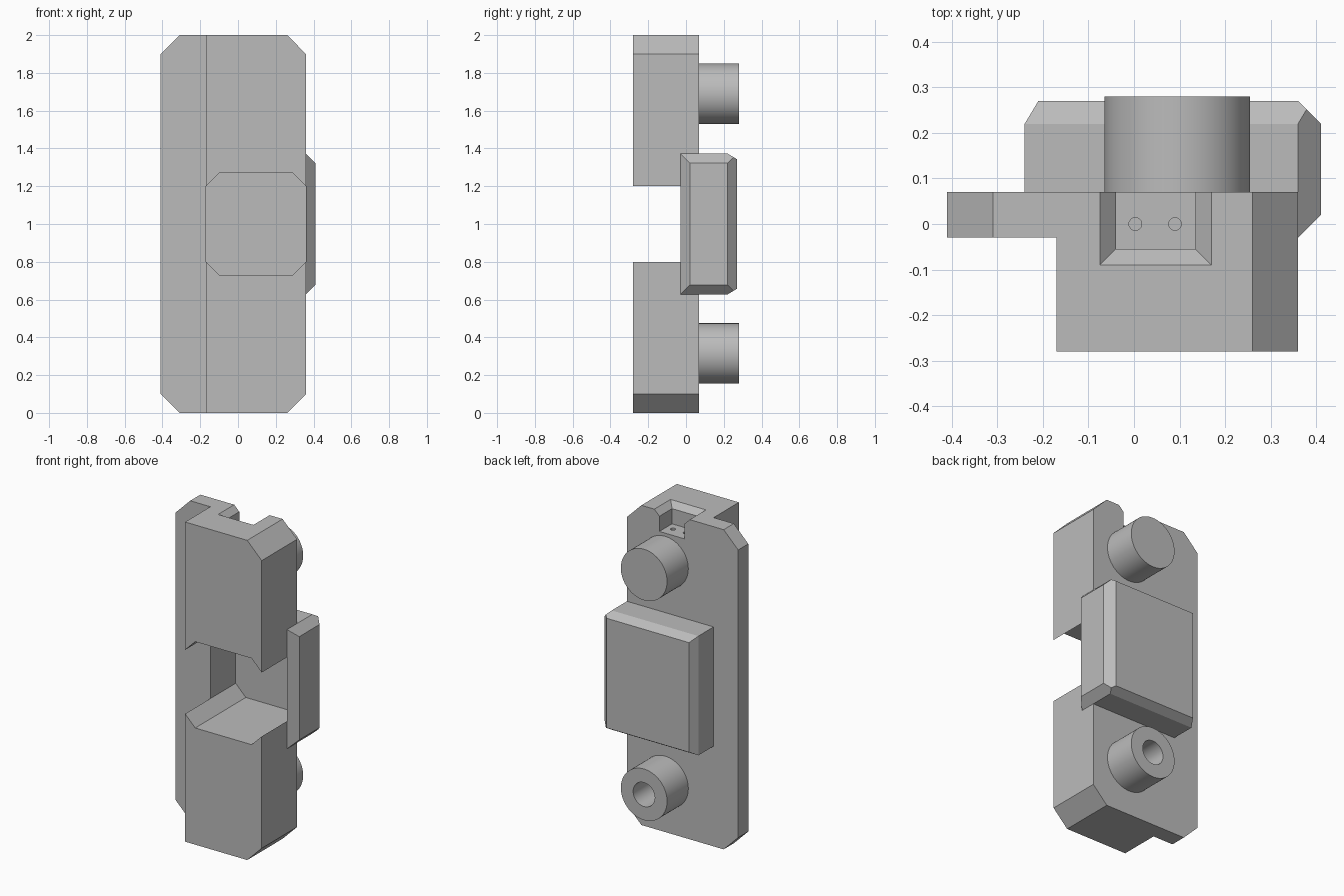
import bpy, bmesh, math
from mathutils import Vector, Matrix

if "Cube" in bpy.data.objects:
    bpy.data.objects.remove(bpy.data.objects["Cube"], do_unlink=True)

grey = bpy.data.materials.new("plain grey")
grey.use_nodes = True
COLOUR = (0.5, 0.5, 0.5, 1)
grey.diffuse_color = COLOUR
grey.node_tree.nodes["Principled BSDF"].inputs["Base Color"].default_value = COLOUR


def finish(bm, name):
    bmesh.ops.recalc_face_normals(bm, faces=bm.faces)
    mesh = bpy.data.meshes.new(name)
    bm.to_mesh(mesh)
    bm.free()
    mesh.materials.append(grey)
    obj = bpy.data.objects.new(name, mesh)
    bpy.context.collection.objects.link(obj)
    return obj


def prism(name, outline, y0, y1):
    """Extrude an x-z outline along y."""
    bm = bmesh.new()
    face = bm.faces.new([bm.verts.new((x, y0, z)) for x, z in outline])
    out = bmesh.ops.extrude_face_region(bm, geom=[face])
    verts = [v for v in out["geom"] if isinstance(v, bmesh.types.BMVert)]
    bmesh.ops.translate(bm, verts=verts, vec=(0, y1 - y0, 0))
    return finish(bm, name)


def chamfered(x0, x1, z0, z1, left, right):
    """Rectangle outline with its left and right corners cut off."""
    pts = []
    for x, sx, c in ((x0, 1, left), (x1, -1, right)):
        side = [(x + sx * c, z0), (x, z0 + c), (x, z1 - c), (x + sx * c, z1)]
        if c == 0:
            side = [(x, z0), (x, z1)]
        pts += side if sx > 0 else side[::-1]
    return pts


def rod(name, start, end, r0, r1=None, segments=48):
    """Cylinder or cone between two points."""
    start, end = Vector(start), Vector(end)
    axis = end - start
    bm = bmesh.new()
    bmesh.ops.create_cone(bm, cap_ends=True, segments=segments, radius1=r0,
                          radius2=r0 if r1 is None else r1, depth=axis.length)
    turn = axis.to_track_quat('Z', 'Y').to_matrix().to_4x4()
    bm.transform(Matrix.Translation((start + end) / 2) @ turn)
    return finish(bm, name)


def cut_box(name, lo, hi, planes):
    """Box trimmed by planes given as (point, outward normal)."""
    lo, hi = Vector(lo), Vector(hi)
    bm = bmesh.new()
    bmesh.ops.create_cube(bm, size=1)
    bm.transform(Matrix.Translation((lo + hi) / 2) @ Matrix.Diagonal((*(hi - lo), 1)))
    for point, normal in planes:
        geom = bm.verts[:] + bm.edges[:] + bm.faces[:]
        cut = bmesh.ops.bisect_plane(bm, geom=geom, plane_co=point, plane_no=normal,
                                     clear_outer=True)["geom_cut"]
        edges = [e for e in cut if isinstance(e, bmesh.types.BMEdge)]
        bmesh.ops.contextual_create(bm, geom=edges)
    return finish(bm, name)


def combine(target, tool, operation):
    mod = target.modifiers.new(tool.name, 'BOOLEAN')
    mod.operation, mod.solver, mod.object = operation, 'EXACT', tool
    bpy.context.view_layer.objects.active = target
    bpy.ops.object.modifier_apply(modifier=mod.name)
    bpy.data.objects.remove(tool, do_unlink=True)


RIGHT, BACK, FRONT, STEP = 0.36, 0.07, -0.28, -0.03
CX = 0.095

# Back plate with cut corners, and the deep block in front of it
body = prism("bracket_body", chamfered(-0.41, RIGHT, 0, 2, 0.1, 0.1), STEP, BACK)
combine(body, prism("front_block", chamfered(-0.17, RIGHT, 0, 2, 0, 0.1), FRONT, STEP), 'UNION')

# Bevelled motor mount on the back
planes = [((-0.24, 0.22, 1), (-5, 3, 0)), ((0.41, 0.22, 1), (1, 1, 0)),
          ((RIGHT, STEP, 1), (1, -1, 0)), ((RIGHT, STEP, 1), (-1, -10, 0))]
for s in (-1, 1):
    planes += [((0, 0.22, 1 + s * 0.373), (0, 3, s * 5)),
               ((RIGHT, 0, 1 + s * 0.373), (1, 0, s))]
mount = cut_box("motor_mount", (-0.24, STEP, 0.627), (0.41, 0.27, 1.373), planes)
combine(body, mount, 'UNION')

# Round bosses
BOSS_Z = (0.315, 1.69)
for z in BOSS_Z:
    combine(body, rod("boss", (CX, 0, z), (CX, 0.28, z), 0.16, segments=64), 'UNION')

# Motor pocket and its round opening
pocket = prism("pocket_cutter", chamfered(-0.17, RIGHT, 0.73, 1.27, 0.07, 0.07), -0.4, 0.22)
combine(body, pocket, 'DIFFERENCE')
combine(body, rod("opening", (CX, 0.1, 1), (CX, 0.4, 1), 0.16, segments=64), 'DIFFERENCE')

# Motor screw holes
for sx in (-1, 1):
    for sz in (-1, 1):
        x, z = CX + sx * 0.193, 1 + sz * 0.194
        combine(body, rod("motor_screw", (x, 0.1, z), (x, 0.4, z), 0.022, segments=24), 'DIFFERENCE')

# Blind bores in the bosses
for z in BOSS_Z:
    combine(body, rod("bore", (CX, -0.18, z), (CX, 0.4, z), 0.075), 'DIFFERENCE')

# Countersunk fixing holes in the flange
for z in (0.375, 1.625):
    combine(body, rod("fixing_hole", (-0.295, -0.2, z), (-0.295, 0.2, z), 0.034, segments=32), 'DIFFERENCE')
    combine(body, rod("countersink", (-0.295, 0.04, z), (-0.295, 0.08, z), 0.03, 0.07, 32), 'DIFFERENCE')

# Notch in the top: straight well with a sloped rim, open to the back
combine(body, cut_box("notch_well", (-0.04, -0.055, 1.87), (0.135, 0.2, 2.1), []), 'DIFFERENCE')
rim = cut_box("notch_rim", (-0.115, -0.13, 1.965), (0.21, 0.2, 2.04),
              [((-0.04, 0, 1.965), (-1, 0, -1)), ((0.135, 0, 1.965), (1, 0, -1)),
               ((0, -0.055, 1.965), (0, -1, -1))])
combine(body, rim, 'DIFFERENCE')
for x in (0.003, 0.09):
    combine(body, rod("notch_hole", (x, 0, 1.8), (x, 0, 1.95), 0.014, segments=24), 'DIFFERENCE')

# Smooth the round surfaces, keep the hard edges
bpy.ops.object.select_all(action='DESELECT')
body.select_set(True)
bpy.context.view_layer.objects.active = body
bpy.ops.object.shade_smooth_by_angle(angle=math.radians(30))
